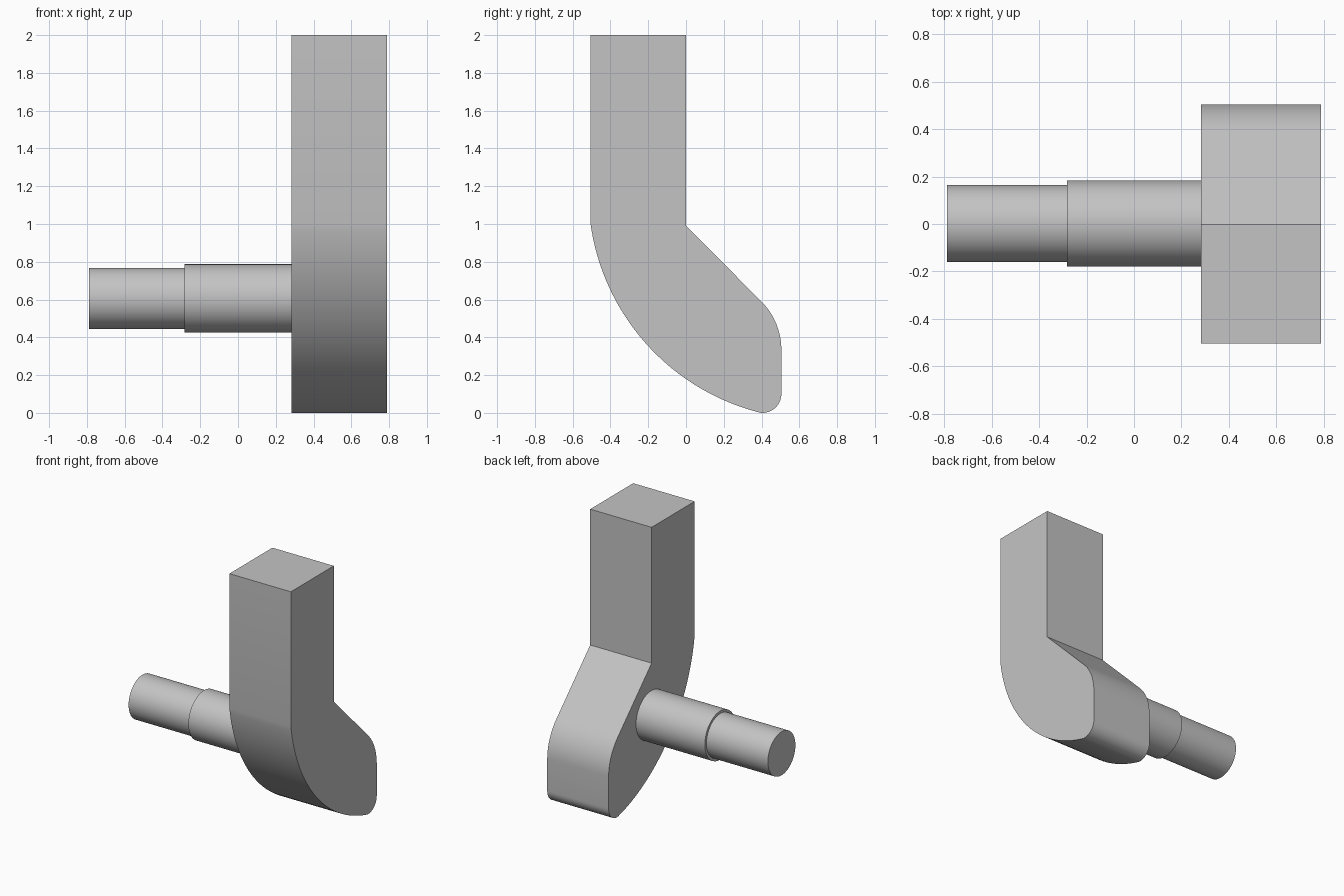
import bpy
import bmesh
import math

cube = bpy.data.objects.get("Cube")
if cube:
    bpy.data.objects.remove(cube, do_unlink=True)

grey = bpy.data.materials.new("plain grey")
grey.use_nodes = True
colour = (0.55, 0.55, 0.55, 1)
grey.diffuse_color = colour
grey.node_tree.nodes["Principled BSDF"].inputs["Base Color"].default_value = colour


def arc(cy, cz, radius, start, end, steps):
    """Points on an arc in the y-z plane, angles in degrees."""
    angles = [math.radians(start + (end - start) * i / steps) for i in range(steps + 1)]
    return [(cy + radius * math.cos(a), cz + radius * math.sin(a)) for a in angles]


def extrude(name, profile, x_min, x_max):
    """Solid made by pushing a y-z profile along x."""
    bm = bmesh.new()
    face = bm.faces.new([bm.verts.new((x_min, y, z)) for y, z in profile])
    result = bmesh.ops.extrude_face_region(bm, geom=[face])
    moved = [v for v in result["geom"] if isinstance(v, bmesh.types.BMVert)]
    bmesh.ops.translate(bm, verts=moved, vec=(x_max - x_min, 0, 0))
    bmesh.ops.recalc_face_normals(bm, faces=bm.faces)
    mesh = bpy.data.meshes.new(name)
    bm.to_mesh(mesh)
    bm.free()
    mesh.materials.append(grey)
    obj = bpy.data.objects.new(name, mesh)
    bpy.context.collection.objects.link(obj)
    bpy.ops.object.select_all(action="DESELECT")
    obj.select_set(True)
    bpy.context.view_layer.objects.active = obj
    bpy.ops.object.shade_smooth_by_angle(angle=math.radians(30))
    return obj


# Bent arm: straight upright, rounded toe and sweeping underside
arm = [(-0.505, 2), (-0.505, 1)]
arm += arc(0.685, 1.167, 1.202, 190, 256, 32)
arm += arc(0.405, 0.1, 0.1, -90, 0, 10)
arm += arc(0.145, 0.335, 0.36, 0, 45, 10)
arm += [(0, 0.99), (0, 2)]
extrude("bent_arm", arm, 0.283, 0.788)

# Stepped round shaft
for name, radius, x_min, x_max in (
    ("shaft_collar", 0.181, -0.283, 0.283),
    ("shaft_tip", 0.162, -0.788, -0.283),
):
    extrude(name, arc(0.002, 0.606, radius, 0, 360, 64)[:-1], x_min, x_max)
